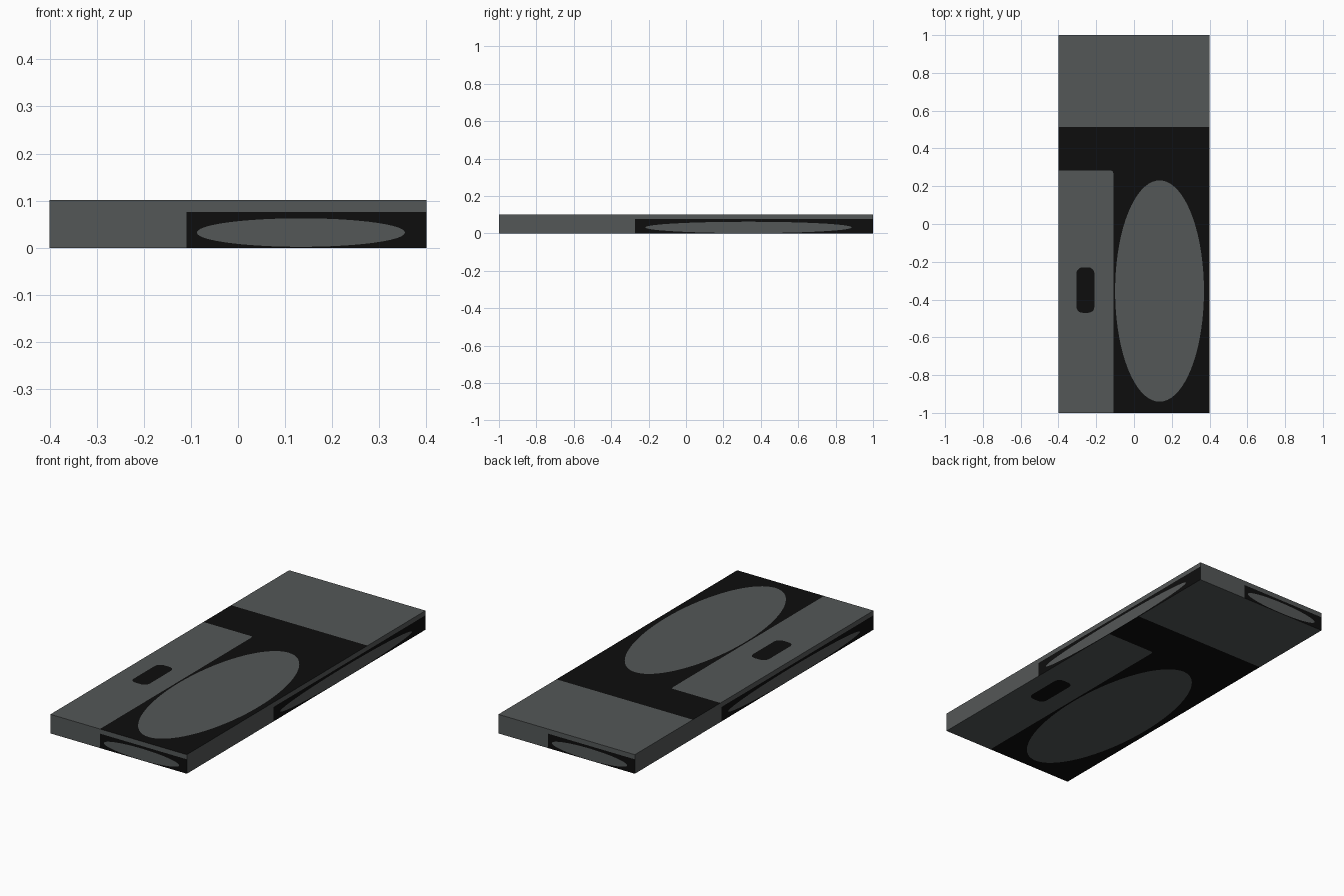
import bpy, bmesh, math
from mathutils import Vector

if "Cube" in bpy.data.objects:
    bpy.data.objects.remove(bpy.data.objects["Cube"])

W, L, H = 0.8, 2.0, 0.101


def material(name, color):
    m = bpy.data.materials.new(name)
    m.diffuse_color = (*color, 1)
    m.use_nodes = True
    m.node_tree.nodes["Principled BSDF"].inputs["Base Color"].default_value = m.diffuse_color
    return m


mats = [material("slate grey", (0.088, 0.096, 0.096)),
        material("black", (0.004, 0.004, 0.004))]
GREY, BLACK = 0, 1


# Outlines in 0..1 panel coordinates
def rect(u0, v0, u1, v1):
    return [(u0, v0), (u1, v0), (u1, v1), (u0, v1)]


def ellipse(cu, cv, ru, rv, n=72):
    return [(cu + ru * math.cos(2 * math.pi * i / n),
             cv + rv * math.sin(2 * math.pi * i / n)) for i in range(n)]


def rounded(u0, v0, u1, v1, ru, rv, n=5):
    pts = []
    for k, (cu, cv) in enumerate(rect(u0 + ru, v0 + rv, u1 - ru, v1 - rv)):
        for i in range(n + 1):
            a = math.pi * (1 + k / 2 + i / n / 2)
            pts.append((cu + ru * math.cos(a), cv + rv * math.sin(a)))
    return pts


BAND, SPLIT = 0.757, 0.363

# Large faces: end band, side strip with slot, big oval on black
oval = ellipse(0.669, 0.3225, 0.294, 0.293)
slot = rounded(0.119, 0.265, 0.238, 0.385, 0.04, 0.016)
corner = [(SPLIT, 0.634), (SPLIT - 0.004, 0.639), (SPLIT - 0.013, 0.641)]
strip = [(0, 0), (SPLIT, 0)] + corner + [(0, 0.641)]
field = [(SPLIT, 0), (1, 0), (1, BAND), (0, BAND), (0, 0.641)] + corner[::-1]
large = [([rect(0, BAND, 1, 1)], GREY), ([strip, slot], GREY), ([slot], BLACK),
         ([field, oval], BLACK), ([oval], GREY)]

# Narrow edge faces: same pattern, simplified
edge_oval = ellipse(0.667, 0.32, 0.276, 0.3)
narrow = [([rect(0, BAND, 1, 1)], GREY), ([rect(0, 0, SPLIT, BAND)], GREY),
          ([rect(SPLIT, 0, 1, BAND), edge_oval], BLACK), ([edge_oval], GREY)]


def add_panel(bm, regions, origin, u_axis, v_axis):
    """Fill each outlined region, then lay it on one side of the slab."""
    o, u, v = Vector(origin), Vector(u_axis), Vector(v_axis)
    outward = u.cross(v)
    for loops, index in regions:
        verts, edges = [], []
        for pts in loops:
            ring = [bm.verts.new((p[0], p[1], 0)) for p in pts]
            edges += [bm.edges.new((ring[i - 1], ring[i])) for i in range(len(ring))]
            verts += ring
        res = bmesh.ops.triangle_fill(bm, edges=edges, use_beauty=True,
                                      use_dissolve=False, normal=(0, 0, 1))
        for vert in verts:
            vert.co = o + u * vert.co.x + v * vert.co.y
        for f in res["geom"]:
            if isinstance(f, bmesh.types.BMFace):
                f.material_index = index
                f.normal_update()
                if f.normal.dot(outward) < 0:
                    f.normal_flip()


bm = bmesh.new()
x, y = W / 2, L / 2
add_panel(bm, large, (-x, -y, H), (W, 0, 0), (0, L, 0))    # top
add_panel(bm, large, (x, -y, 0), (-W, 0, 0), (0, L, 0))    # underside
add_panel(bm, narrow, (-x, -y, 0), (W, 0, 0), (0, 0, H))   # front
add_panel(bm, narrow, (x, -y, 0), (0, L, 0), (0, 0, H))    # right
add_panel(bm, narrow, (x, y, 0), (-W, 0, 0), (0, 0, H))    # back
add_panel(bm, narrow, (-x, y, 0), (0, -L, 0), (0, 0, H))   # left
bmesh.ops.remove_doubles(bm, verts=bm.verts[:], dist=1e-5)

mesh = bpy.data.meshes.new("patterned_slab")
bm.to_mesh(mesh)
bm.free()
for m in mats:
    mesh.materials.append(m)
slab = bpy.data.objects.new("patterned_slab", mesh)
bpy.context.collection.objects.link(slab)
